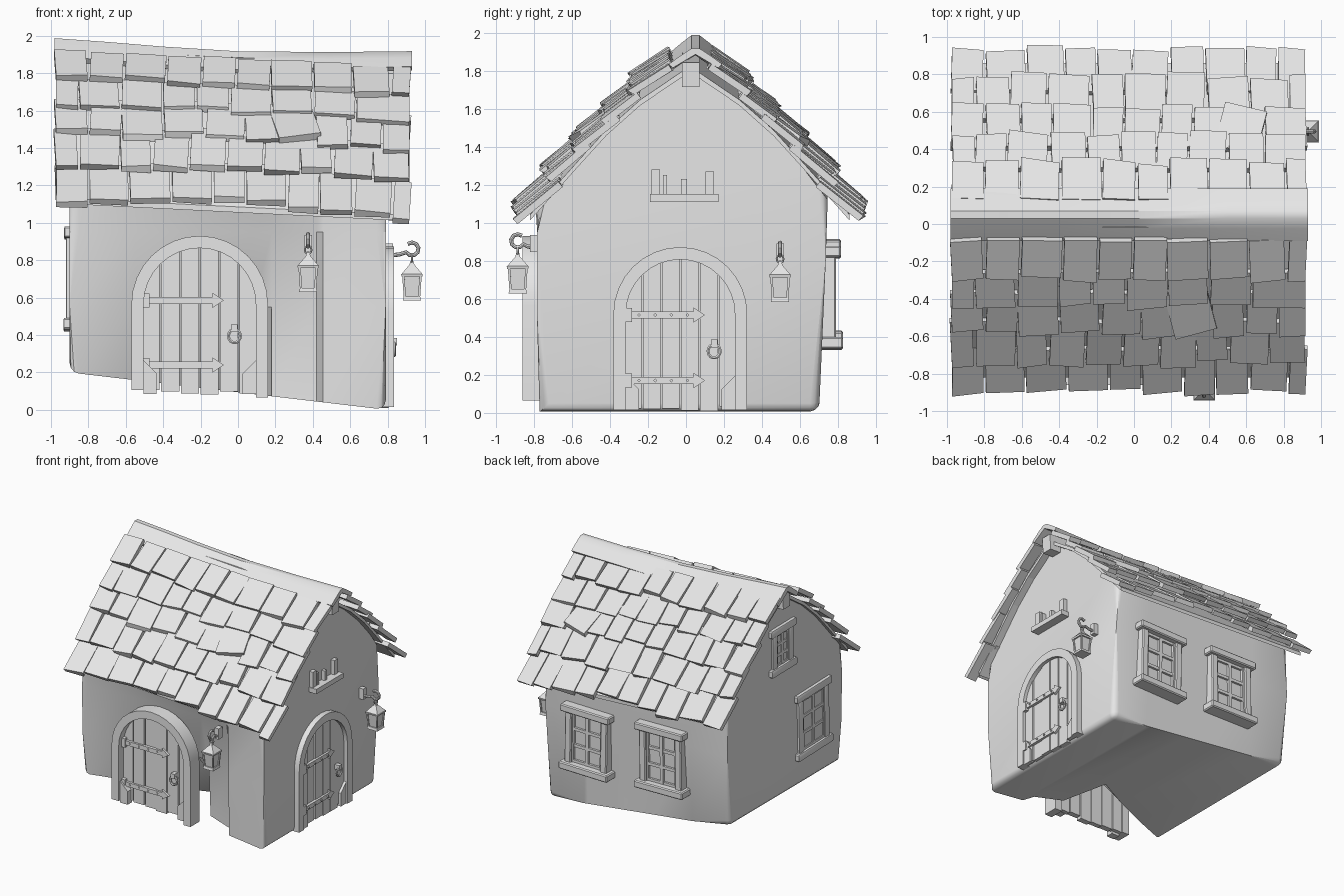
import bpy, bmesh, math, random
from mathutils import Matrix, Vector

if "Cube" in bpy.data.objects:
    bpy.data.objects.remove(bpy.data.objects["Cube"])

random.seed(4)
clay = bpy.data.materials.new("pale_grey")
clay.diffuse_color = (0.8, 0.8, 0.8, 1)
clay.use_nodes = True
clay.node_tree.nodes["Principled BSDF"].inputs["Base Color"].default_value = clay.diffuse_color

# Wall frames: local x runs right along the wall, local -y points outward
T, R = Matrix.Translation, lambda d, a='Z': Matrix.Rotation(math.radians(d), 4, a)
FRONT = T((0, -0.78, 0))
RIGHT = T((0.79, 0, 0)) @ R(90)
BACK = T((0, 0.725, 0)) @ R(180)
LEFT = T((-0.893, 0, 0)) @ R(-90) @ Matrix.Diagonal((1, 0.4, 1, 1))


def make(name, bm, M=Matrix(), smooth=True):
    bmesh.ops.recalc_face_normals(bm, faces=bm.faces[:])
    me = bpy.data.meshes.new(name)
    bm.to_mesh(me)
    bm.free()
    ob = bpy.data.objects.new(name, me)
    bpy.context.collection.objects.link(ob)
    me.transform(M)
    me.materials.append(clay)
    if smooth:
        bpy.ops.object.select_all(action='DESELECT')
        ob.select_set(True)
        bpy.context.view_layer.objects.active = ob
        bpy.ops.object.shade_smooth_by_angle(angle=math.radians(35))
    return ob


def box(bm, c, s, rot=Matrix()):
    return bmesh.ops.create_cube(bm, size=1, matrix=T(c) @ rot @ Matrix.Diagonal((*s, 1)))['verts']


def prism(bm, pts, y0, y1):
    # Extrude an x-z outline between two depths
    loft(bm, [[(x, y0, z) for x, z in pts], [(x, y1, z) for x, z in pts]])


def loft(bm, sections):
    # Skin closed sections and cap both ends
    rings = [[bm.verts.new(p) for p in s] for s in sections]
    n = len(rings[0])
    for a, b in zip(rings, rings[1:]):
        for k in range(n):
            bm.faces.new((a[k], a[(k + 1) % n], b[(k + 1) % n], b[k]))
    bm.faces.new(rings[0])
    bm.faces.new(rings[-1][::-1])
    return rings


def tube(bm, path, r, n=8, closed=False):
    # Sweep a round section along a flat path
    P = [Vector(p) for p in path]
    side = (P[1] - P[0]).cross(P[2] - P[1]).normalized()
    rings = []
    for i, p in enumerate(P):
        t = P[(i + 1) % len(P)] - P[i - 1] if closed else P[min(i + 1, len(P) - 1)] - P[max(i - 1, 0)]
        up = side.cross(t.normalized())
        rings.append([p + r * (math.cos(k * math.tau / n) * side + math.sin(k * math.tau / n) * up)
                      for k in range(n)])
    loft(bm, rings + ([rings[0]] if closed else []))


# Roof line: distance from the ridge, height
ROOF = [(0.61, 1.335), (0.46, 1.50), (0.28, 1.66), (0, 1.85)]

# Plaster walls: cross-sections along x, front recessed around the door
bm = bmesh.new()
cols = [(-0.9, 0, 0), (-0.55, 0.17, 0.08), (-0.2, 0.36, 0.12), (0.08, 0.53, 0.13), (0.18, 0.15, 0.13),
        (0.42, 0.09, 0.10), (0.455, 0, 0), (0.79, 0, -0.01)]
secs = []
for x, d, m in cols:
    zb, s = 0.2 - 0.118 * (x + 0.9), -0.05 * x
    secs.append([(x, y, z) for y, z in
                 [(-0.77 + d, zb), (-0.775 + m, 0.55), (-0.78 + m * 0.3, 0.95), (-0.79, 1.10 + s)]
                 + [(0.04 - q, z + s) for q, z in ROOF] + [(q, z + s) for q, z in ROOF[2::-1]]
                 + [(0.745, 1.16 + s), (0.735, 0.8), (0.70, zb)]])
rings = loft(bm, secs)
n = len(rings[0])
soft = [bm.edges.get((r[i], r[(i + 1) % n])) for r in (rings[0], rings[-1]) for i in (0, 1, 2, n - 3, n - 2, n - 1)]
soft += [bm.edges.get((a[-1], b[-1])) for a, b in zip(rings, rings[1:])]
bmesh.ops.bevel(bm, geom=soft, offset=0.05, segments=3, profile=0.5, affect='EDGES', clamp_overlap=True)
make("walls", bm)

# Roof boards under the shingles
bm = bmesh.new()
for sg, yc in ((-1, 0.04), (1, 0.0)):
    line = [(0.86, 1.055)] + ROOF
    out = [(yc + sg * q, z) for q, z in line] + [(yc + sg * q, z + 0.03) for q, z in line[::-1]]
    loft(bm, [[(x, y, z - 0.05 * x) for y, z in out] for x in (-0.93, 0.85)])
make("roof_boards", bm, smooth=False)


def sag(x, row):
    # Eave holds level then drops to the right; the ridge falls evenly
    eave = 0.025 if x < 0.15 else 0.025 - 0.13 * (x - 0.15)
    return eave + (-0.05 * x - eave) * row / 4


# Shingles: five uneven overlapping rows on each slope (run, height, length, pitch)
ROWS = [(0.92, 1.07, 0.3, 40), (0.765, 1.265, 0.29, 40), (0.61, 1.425, 0.28, 39),
        (0.46, 1.57, 0.225, 36), (0.315, 1.72, 0.24, 33)]
for name, sg, yc in (("front_shingles", -1, 0.04), ("back_shingles", 1, 0.0)):
    bm = bmesh.new()
    for r, (run, z, length, slope) in enumerate(ROWS):
        x = -0.98
        w = 0.13 if r % 2 else 0.18
        while x < 0.86:
            w = min(w, 0.92 - x)
            if 0.92 - x - w < 0.08:
                w = 0.92 - x
            jit, xc = random.uniform(-0.025, 0.02), x + w / 2
            pitch = slope + random.uniform(-2, 1.5)
            yaw = random.uniform(-2.5, 2.5)
            L = length - jit
            wide, lift = w - 0.012, 0
            if r == 2 and abs(xc - (0.25 if sg < 0 else 0.65)) < 0.1:
                yaw, pitch, jit, wide, lift = 12 * -sg, 35, 0.0, 0.23, 0.02       # loose shingle
            lay = T((xc, yc + sg * (run - jit * 0.75), z + sag(xc, r) + jit * 0.7 + lift))
            if sg > 0:
                lay = lay @ R(180)
            lay = lay @ R(pitch, 'X') @ R(2.8 * -sg, 'Y') @ R(yaw)
            vs = box(bm, (0, L / 2, 0.018), (wide, L, 0.036))
            for v in vs:
                if v.co.y < 0.01:
                    v.co.y += random.uniform(-0.012, 0.012)
            bmesh.ops.transform(bm, matrix=lay, verts=vs)
            x += w
            w = random.uniform(0.17, 0.23)
    make(name, bm, smooth=False)

# Sagging rounded ridge cap and beam below it
bm = bmesh.new()
OUT = [(-0.14, -0.10), (-0.075, -0.045), (-0.02, -0.003), (0.02, -0.003), (0.075, -0.045), (0.14, -0.10),
       (0.12, -0.125), (0, -0.04), (-0.12, -0.125)]
loft(bm, [[(x, 0.05 + y, top + z * (0.85 if x > 0 else 1)) for y, z in OUT] for x, top in
          ((-0.98, 1.99), (-0.7, 1.97), (-0.4, 1.945), (0, 1.92), (0.5, 1.915), (0.93, 1.92))])
make("ridge_cap", bm)
bm = bmesh.new()
box(bm, (-0.03, 0.025, 1.82), (1.84, 0.09, 0.13), R(2.6, 'Y'))
make("ridge_beam", bm)


# Arched doors with plank leaf, strap hinges and ring handle
def door(tag, M, c, ro, w, spring, base, out, tilt):
    M = M @ T((c, 0, 0))
    ri = ro - w
    bm = bmesh.new()
    path = [(math.cos(a), math.sin(a)) for a in [math.pi * (1 - i / 16) for i in range(17)]]
    loop = lambda r: [(-r, base + tilt)] + [(r * u, spring + r * v) for u, v in path] + [(r, base - tilt)]
    loft(bm, [[(p[0], -out, p[1]), (q[0], -out, q[1]), (q[0], 0.04, q[1]), (p[0], 0.04, p[1])]
              for p, q in zip(loop(ro), loop(ri))])
    for s in (-1, 1):     # foot wedges
        prism(bm, [(s * ri, base), (s * ri, base + 0.18), (s * (ri - 0.07), base + 0.11), (s * (ri - 0.07), base)],
              -out * 0.75, 0)
    make(tag + "_door_arch", bm, M)
    M = M @ T((0, 0.01, 0))
    bm = bmesh.new()
    rp, n = ri + 0.015, 6
    for i in range(n):
        a, b = -rp + 2 * rp * i / n + 0.004, -rp + 2 * rp * (i + 1) / n - 0.004
        zt = [spring + math.sqrt(max(rp * rp - u * u, 0)) for u in (a, (a + b) / 2, b)]
        zb = base + 0.01 + random.uniform(-0.015, 0.015)
        prism(bm, [(a, zb), (a, zt[0]), ((a + b) / 2, zt[1]), (b, zt[2]), (b, zb)],
              -0.015 - random.uniform(0, 0.015), 0.02)
    make(tag + "_door_planks", bm, M, False)
    bm = bmesh.new()
    for z in (base + 0.155, base + 0.5):
        x0, x1, h = -ri, 0.07, 0.018
        prism(bm, [(x0, z - h), (x1, z - h), (x1, z - 0.04), (x1 + 0.06, z), (x1, z + 0.04), (x1, z + h), (x0, z + h)],
              -0.045, -0.02)
        box(bm, (x0 + 0.015, -0.04, z), (0.035, 0.03, 0.075))
        for k in range(4):
            box(bm, (x0 + 0.07 + k * 0.085, -0.047, z), (0.014, 0.012, 0.014), R(45, 'Y'))
    make(tag + "_door_hinges", bm, M)
    bm = bmesh.new()
    hx, hz = ri * 0.62, base + 0.31
    tube(bm, [(hx + 0.032 * math.cos(a), -0.055, hz + 0.036 * math.sin(a))
              for a in [k * math.tau / 14 for k in range(14)]], 0.009, 6, True)
    box(bm, (hx, -0.045, hz + 0.04), (0.035, 0.05, 0.04))
    make(tag + "_door_handle", bm, M)


door("front", FRONT, -0.205, 0.365, 0.065, 0.565, 0.085, 0.08, 0.02)
door("right", RIGHT, -0.03, 0.352, 0.065, 0.52, 0.015, 0.045, 0.0)


# Windows with lintel, sill, jambs and glazing bars
def window(tag, M, u, z, w, h):
    M = M @ T((u, 0, z)) @ R(random.uniform(-2, 2), 'Y')
    bm = bmesh.new()
    box(bm, (0, -0.035, h / 2 - 0.03), (w, 0.11, 0.06))
    box(bm, (0, -0.04, -h / 2 + 0.03), (w, 0.12, 0.06))
    for s in (-1, 1):
        box(bm, (s * (w / 2 - 0.06), -0.025, 0), (0.06, 0.08, h - 0.1))
    bmesh.ops.bevel(bm, geom=bm.edges[:], offset=0.008, segments=1, affect='EDGES')
    make(tag + "_window_frame", bm, M)
    bm = bmesh.new()
    iw, ih = w - 0.16, h - 0.12
    box(bm, (0, -0.015, 0), (iw, 0.02, ih))
    for x in (-iw / 2 + 0.01, 0, iw / 2 - 0.01):
        box(bm, (x, -0.03, 0), (0.028, 0.03, ih))
    for k in (-0.5, -0.17, 0.17, 0.5):
        box(bm, (0, -0.03, k * ih * 0.96), (iw, 0.026, 0.025))
    make(tag + "_window_panes", bm, M, False)


window("back_east", BACK, -0.38, 0.605, 0.45, 0.54)
window("back_west", BACK, 0.31, 0.64, 0.45, 0.54)
window("left_lower", LEFT, 0.39, 0.70, 0.46, 0.55)
window("left_gable", LEFT, -0.02, 1.45, 0.33, 0.39)


# Hanging lanterns on curled hooks
def lantern(tag, M, u, top, out):
    M = M @ T((u, 0, top))
    bm = bmesh.new()
    box(bm, (0, -0.015, -0.03), (0.04, 0.05, 0.09))
    pts = [(0, 0.0, -0.05), (0, -out * 0.5, -0.045)]
    pts += [(0, -out - 0.035 * math.sin(a), -0.015 - 0.035 * math.cos(a)) for a in
            [math.radians(d) for d in (-60, -20, 20, 60, 100, 140, 180, 220)]]
    tube(bm, pts, 0.011)
    tube(bm, [(0.018 * math.cos(a), -out, -0.065 + 0.022 * math.sin(a))
              for a in [k * math.tau / 10 for k in range(10)]], 0.006, 6, True)
    make(tag + "_lantern_hook", bm, M)
    bm = bmesh.new()
    # heights and radii: finial, roof, brim, glass, base
    for z, h, r1, r2 in ((-0.095, 0.03, 0.022, 0.012), (-0.125, 0.05, 0.08, 0.02), (-0.155, 0.014, 0.078, 0.082),
                         (-0.215, 0.11, 0.048, 0.062), (-0.28, 0.022, 0.068, 0.062)):
        bmesh.ops.create_cone(bm, cap_ends=True, segments=4, radius1=r1, radius2=r2, depth=h,
                              matrix=T((0, -out, z)) @ R(45))
    for sx in (-1, 1):
        for sy in (-1, 1):
            box(bm, (sx * 0.042, -out + sy * 0.042, -0.215), (0.012, 0.012, 0.12),
                R(sx * 4, 'Y') @ R(-sy * 4, 'X'))
    make(tag + "_lantern", bm, M, False)


lantern("front", FRONT, 0.375, 0.92, 0.105)
lantern("right", RIGHT, 0.495, 0.875, 0.14)

# Small gable shelf with broken bars
bm = bmesh.new()
box(bm, (-0.01, -0.025, 1.13), (0.36, 0.09, 0.04))
for x, w, h in ((-0.16, 0.045, 0.13), (-0.01, 0.03, 0.08), (0.125, 0.045, 0.12), (-0.11, 0.02, 0.10)):
    box(bm, (x, -0.015, 1.15 + h / 2), (w, 0.035, h))
make("gable_shelf", bm, RIGHT, False)
